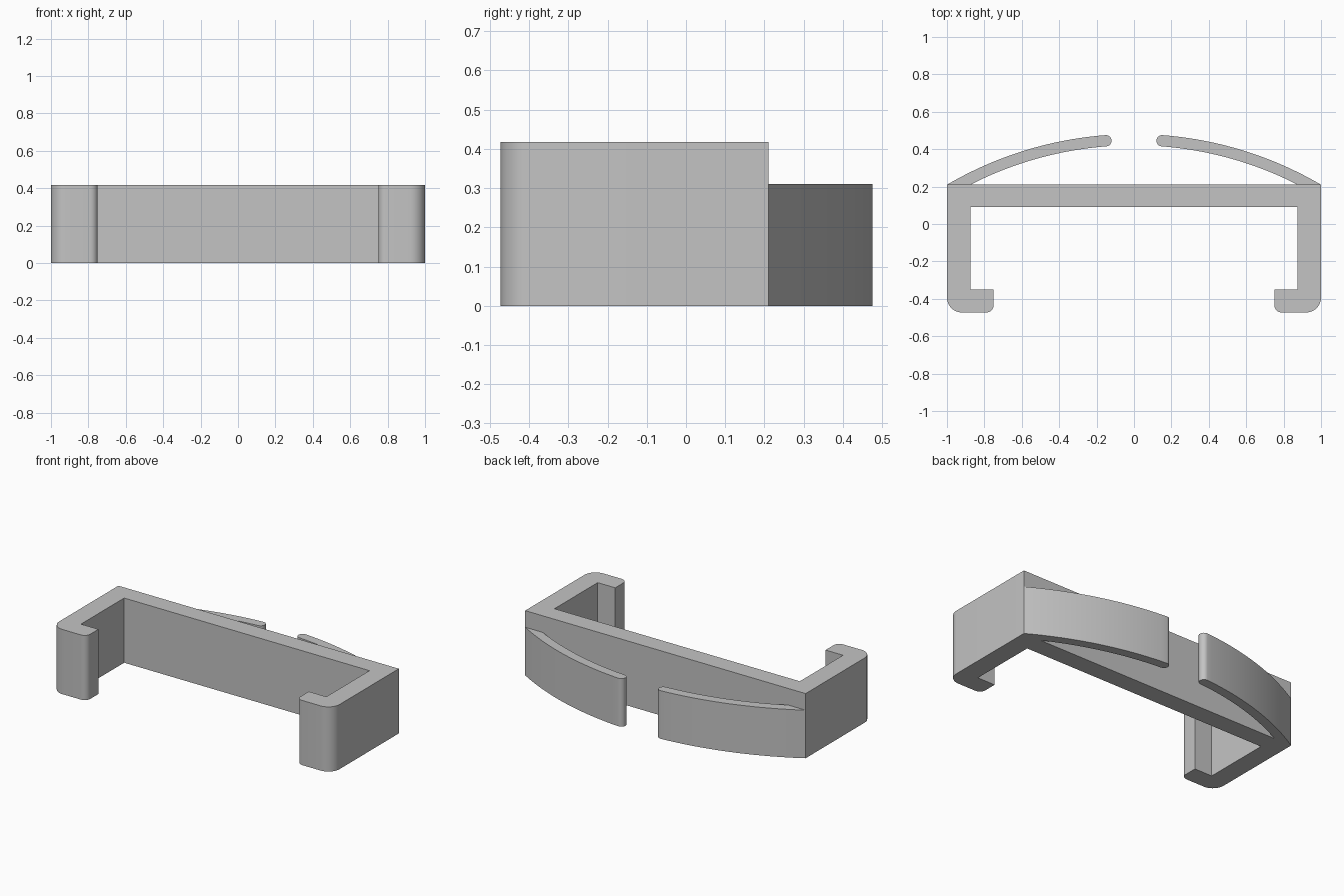
import bpy, bmesh
from math import sin, cos, asin, sqrt, pi, radians

cube = bpy.data.objects.get("Cube")
if cube:
    bpy.data.objects.remove(cube, do_unlink=True)

GREY = (0.55, 0.55, 0.55, 1)
grey = bpy.data.materials.new("matte grey")
grey.use_nodes = True
grey.diffuse_color = GREY
grey.node_tree.nodes["Principled BSDF"].inputs["Base Color"].default_value = GREY


def arc(cx, cy, r, a0, a1, n):
    """Points on an arc, angles in radians."""
    return [(cx + r * cos(a0 + (a1 - a0) * i / n),
             cy + r * sin(a0 + (a1 - a0) * i / n)) for i in range(n + 1)]


def extrude_profile(name, points, height):
    """Solid prism from a plan outline standing on the ground."""
    bm = bmesh.new()
    face = bm.faces.new([bm.verts.new((x, y, 0)) for x, y in points])
    top = bmesh.ops.extrude_face_region(bm, geom=[face])["geom"]
    bmesh.ops.translate(bm, vec=(0, 0, height),
                        verts=[v for v in top if isinstance(v, bmesh.types.BMVert)])
    bmesh.ops.recalc_face_normals(bm, faces=bm.faces)
    mesh = bpy.data.meshes.new(name)
    bm.to_mesh(mesh)
    bm.free()
    mesh.materials.append(grey)
    obj = bpy.data.objects.new(name, mesh)
    bpy.context.collection.objects.link(obj)
    bpy.ops.object.select_all(action="DESELECT")
    obj.select_set(True)
    bpy.context.view_layer.objects.active = obj
    bpy.ops.object.shade_smooth_by_angle(angle=radians(30))
    return obj


# Frame: back plate, side walls and inward hooks in one outline
BACK, FRONT = 0.21, -0.473
R_CORNER, R_TIP = 0.08, 0.04
half = [(0.875, 0.09), (0.875, -0.35), (0.75, -0.35)]
half += arc(0.75 + R_TIP, FRONT + R_TIP, R_TIP, pi, 1.5 * pi, 8)
half += arc(1 - R_CORNER, FRONT + R_CORNER, R_CORNER, -pi / 2, 0, 12)
half += [(1, BACK)]
frame = half + [(-x, y) for x, y in reversed(half)]
extrude_profile("clip_frame", frame, 0.417)

# Spring arms: concentric arcs rising from the back corners to rounded tips
CY = -1.5
drop = BACK - CY
r_out, r_in = sqrt(1 + drop ** 2), sqrt(0.875 ** 2 + drop ** 2)
r_mid, r_cap = (r_out + r_in) / 2, (r_out - r_in) / 2
tip = pi / 2 - asin(0.15 / r_mid)
outer = arc(0, CY, r_out, asin(drop / r_out), tip, 24)
cap = arc(r_mid * cos(tip), CY + r_mid * sin(tip), r_cap, tip, tip + pi, 12)
inner = arc(0, CY, r_in, tip, asin(drop / r_in), 24)
arms = extrude_profile("spring_arms", outer + cap[1:-1] + inner, 0.31)
mirror = arms.modifiers.new("Mirror", "MIRROR")
mirror.use_mirror_merge = False
